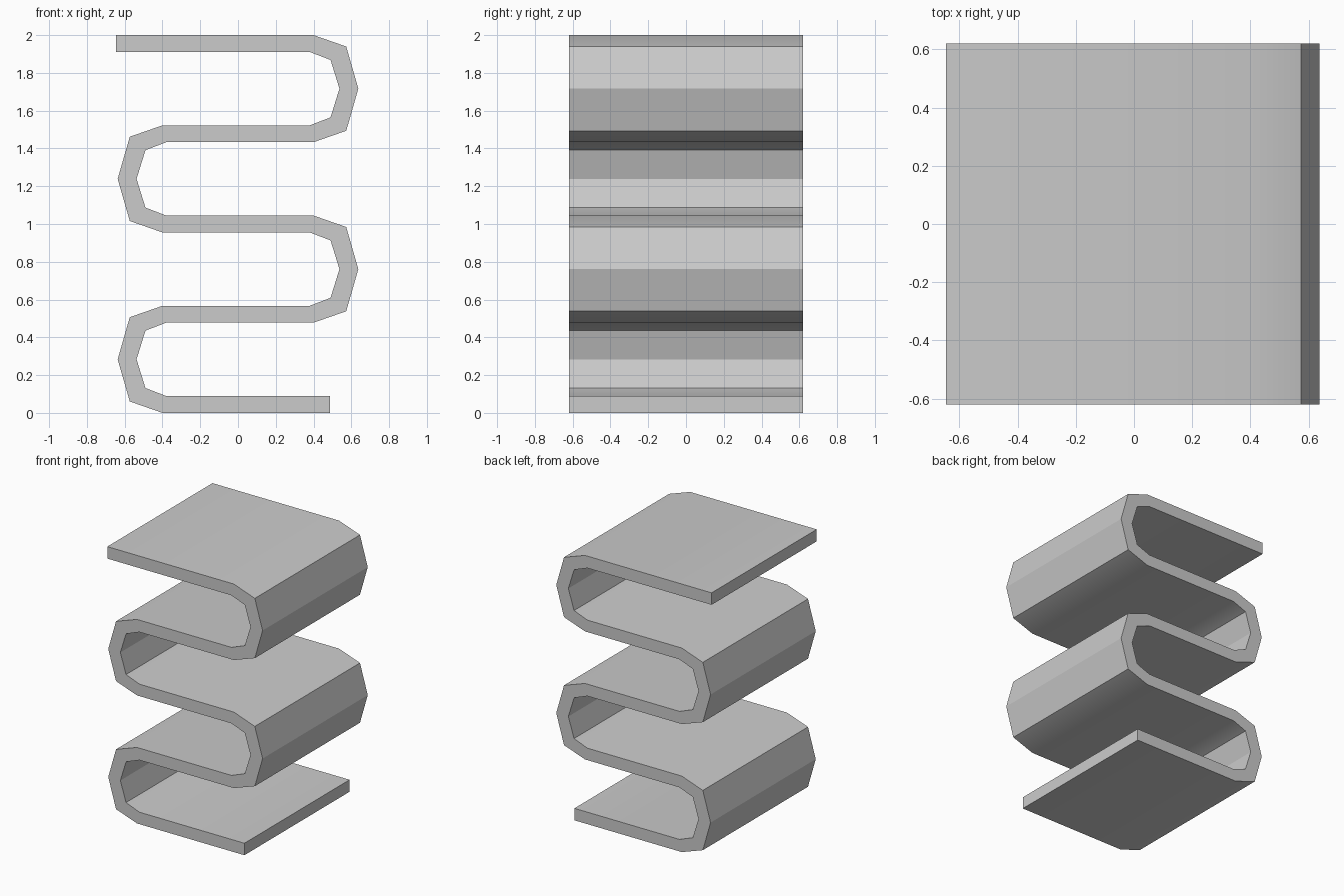
import bpy
import bmesh
import math

cube = bpy.data.objects.get("Cube")
if cube:
    bpy.data.objects.remove(cube, do_unlink=True)

HALF_DEPTH = 0.62
BENDS = 4
OUTER_HALF = 0.2835                      # outer half height of one bend
PITCH = (2 - 2 * OUTER_HALF) / (BENDS - 1)
INNER_HALF = PITCH - OUTER_HALF
THICK = OUTER_HALF - INNER_HALF

# Upper half of a bend, from the straight run to the tip
OUTER = [(0.40, OUTER_HALF), (0.573, 0.223), (0.637, 0)]
INNER = [(0.38, INNER_HALF), (0.49, 0.152), (0.537, 0)]


def full_bend(half, side, mid):
    """Mirror a half bend about its middle and place it."""
    points = half + [(x, -z) for x, z in half[-2::-1]]
    return [(side * x, mid + z) for x, z in points]


# Two edges of the folded strip, followed from its top end to its bottom end
edge_a, edge_b = [(-0.645, 2)], [(-0.645, 2 - THICK)]
for i in range(BENDS):
    mid = 2 - OUTER_HALF - i * PITCH
    side = 1 if i % 2 == 0 else -1
    outer, inner = full_bend(OUTER, side, mid), full_bend(INNER, side, mid)
    edge_a += outer if side > 0 else inner
    edge_b += inner if side > 0 else outer
edge_a.append((0.487, THICK))
edge_b.append((0.487, 0))

# Strip of quads for the front, extruded to the back
bm = bmesh.new()
ribs = [[bm.verts.new((x, -HALF_DEPTH, z)) for x, z in pair]
        for pair in zip(edge_a, edge_b)]
for (a0, b0), (a1, b1) in zip(ribs, ribs[1:]):
    bm.faces.new((a0, b0, b1, a1))
result = bmesh.ops.extrude_face_region(bm, geom=bm.faces[:], use_keep_orig=True)
back = [v for v in result["geom"] if isinstance(v, bmesh.types.BMVert)]
bmesh.ops.translate(bm, verts=back, vec=(0, 2 * HALF_DEPTH, 0))
bmesh.ops.recalc_face_normals(bm, faces=bm.faces[:])
mesh = bpy.data.meshes.new("folded_strip")
bm.to_mesh(mesh)
bm.free()

strip = bpy.data.objects.new("folded_strip", mesh)
bpy.context.collection.objects.link(strip)

# Plain grey
grey = bpy.data.materials.new("grey")
grey.use_nodes = True
color = (0.6, 0.6, 0.6, 1)
grey.diffuse_color = color
grey.node_tree.nodes["Principled BSDF"].inputs["Base Color"].default_value = color
mesh.materials.append(grey)

# Smooth the shallow folds, keep the others sharp
bpy.ops.object.select_all(action="DESELECT")
strip.select_set(True)
bpy.context.view_layer.objects.active = strip
bpy.ops.object.shade_smooth_by_angle(angle=math.radians(30))
